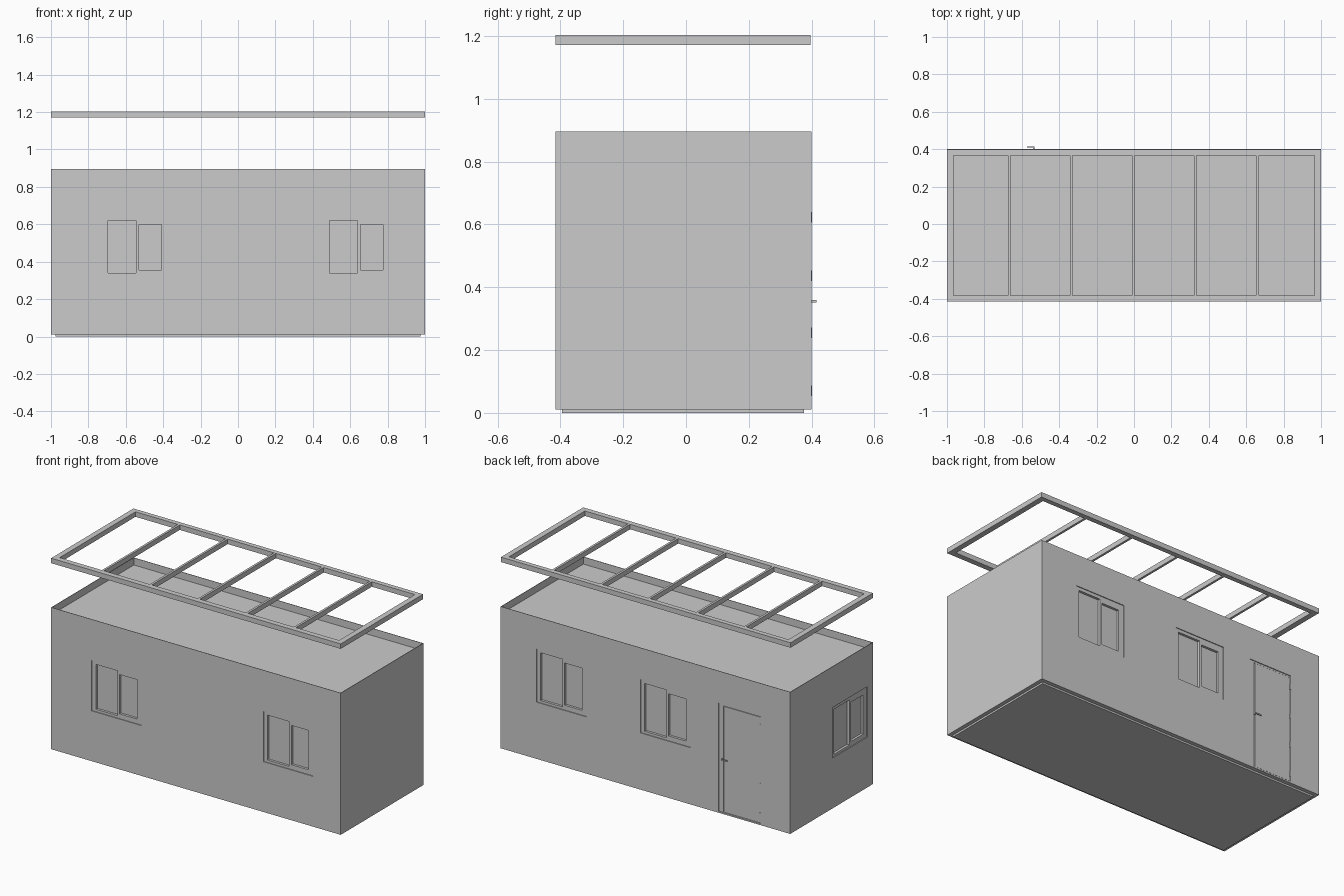
import bpy, bmesh
from mathutils import Vector

if "Cube" in bpy.data.objects:
    bpy.data.objects.remove(bpy.data.objects["Cube"])

X, YF, YB = 1.0, -0.415, 0.40      # outer wall faces
Z0, Z1 = 0.011, 0.896


def boxes(name, spans):
    """One object from boxes given as (corner, corner)."""
    bm = bmesh.new()
    for a, b in spans:
        a, b = Vector(a), Vector(b)
        lo = Vector(map(min, a, b))
        hi = Vector(map(max, a, b))
        vs = bmesh.ops.create_cube(bm, size=1)['verts']
        for v in vs:
            v.co = Vector(((lo[i] + hi[i]) / 2 + v.co[i] * (hi[i] - lo[i])) for i in range(3))
    me = bpy.data.meshes.new(name)
    bm.to_mesh(me)
    bm.free()
    ob = bpy.data.objects.new(name, me)
    bpy.context.collection.objects.link(ob)
    return ob


# wall-local point: u runs left to right seen from outside, d is depth into the wall
WALLS = {
    'front': lambda u, d, z: (u, YF + d, z),
    'back': lambda u, d, z: (-u, YB - d, z),
    'left': lambda u, d, z: (-X + d, -u, z),
}


def span(wall, u0, u1, d0, d1, z0, z1):
    f = WALLS[wall]
    return f(u0, d0, z0), f(u1, d1, z1)


# base plate and cabin body
boxes('base_plate', [((-0.977, -0.395, 0), (0.975, 0.375, Z0))])
body = boxes('cabin_body', [((-X, YF, Z0), (X, YB, Z1))])

# roof well behind a thin parapet
t = 0.003
cuts = [((-X + t, YF + t, Z1 - 0.045), (X - t, YB - t, Z1 + 0.1))]


def window(name, wall, u, dz=0.0, tall=0.0):
    """Recessed frame with a large fixed pane and a smaller opening pane."""
    top = 0.64 + tall
    cuts.append(span(wall, u, u + 0.345, -0.05, 0.04, 0.325 + dz, top + dz))

    def s(u0, u1, z0, z1, d0=0.005, d1=0.04):
        return span(wall, u + u0, u + u1, d0, d1, z0 + dz, z1 + dz)
    boxes(name + '_frame', [
        s(0, 0.025, 0.325, top), s(0.175, 0.19, 0.325, top), s(0.31, 0.345, 0.325, top),
        s(0.025, 0.175, 0.325, 0.34), s(0.025, 0.175, top - 0.02, top),
        s(0.19, 0.31, 0.325, 0.355), s(0.19, 0.31, top - 0.04, top)])
    boxes(name + '_panes', [s(0.025, 0.175, 0.34, top - 0.02, 0.02),
                            s(0.19, 0.31, 0.355, top - 0.04, 0.02)])


window('front_left_window', 'front', -0.72)
window('front_right_window', 'front', 0.465)
window('back_window', 'back', -0.752, 0.04, 0.018)
window('back_middle_window', 'back', -0.034, 0.04, 0.018)
window('side_window', 'left', 0.015)

# door in a shallow opening, with frame, leaf, hinges and handle
cuts.append(span('back', 0.503, 0.795, -0.05, 0.03, 0.02, 0.695))
boxes('door_frame', [span('back', 0.503, 0.536, 0.005, 0.03, 0.02, 0.695),
                     span('back', 0.536, 0.795, 0.005, 0.03, 0.685, 0.695)])
boxes('door_leaf', [span('back', 0.54, 0.793, 0.003, 0.03, 0.023, 0.683)])
boxes('door_hinges', [span('back', 0.789, 0.795, -0.001, 0.01, z - 0.017, z + 0.017)
                      for z in (0.07, 0.255, 0.437, 0.623)])
boxes('door_handle', [span('back', 0.532, 0.539, -0.015, 0.01, 0.352, 0.359),
                      span('back', 0.532, 0.573, -0.015, -0.010, 0.352, 0.359)])

# carve the openings out of the body
for c in cuts:
    cutter = boxes('opening_cutter', [c])
    cutter.hide_render = True
    mod = body.modifiers.new('opening', 'BOOLEAN')
    mod.operation, mod.solver, mod.object = 'DIFFERENCE', 'EXACT', cutter
    bpy.context.view_layer.objects.active = body
    bpy.ops.object.modifier_apply(modifier=mod.name)
    bpy.data.objects.remove(cutter)

# raised roof frame: perimeter rails and cross beams
R0, R1 = 1.172, 1.203
boxes('roof_frame_rails', [
    ((-X, YF, R0), (X, -0.381, R1)), ((-X, 0.367, R0), (X, 0.397, R1)),
    ((-X, -0.381, R0), (-0.965, 0.367, R1)), ((0.965, -0.381, R0), (X, 0.367, R1))])
boxes('roof_cross_beams', [((x - 0.007, -0.381, R0), (x + 0.007, 0.367, R1))
                           for x in (-0.666, -0.335, -0.003, 0.328, 0.66)])
